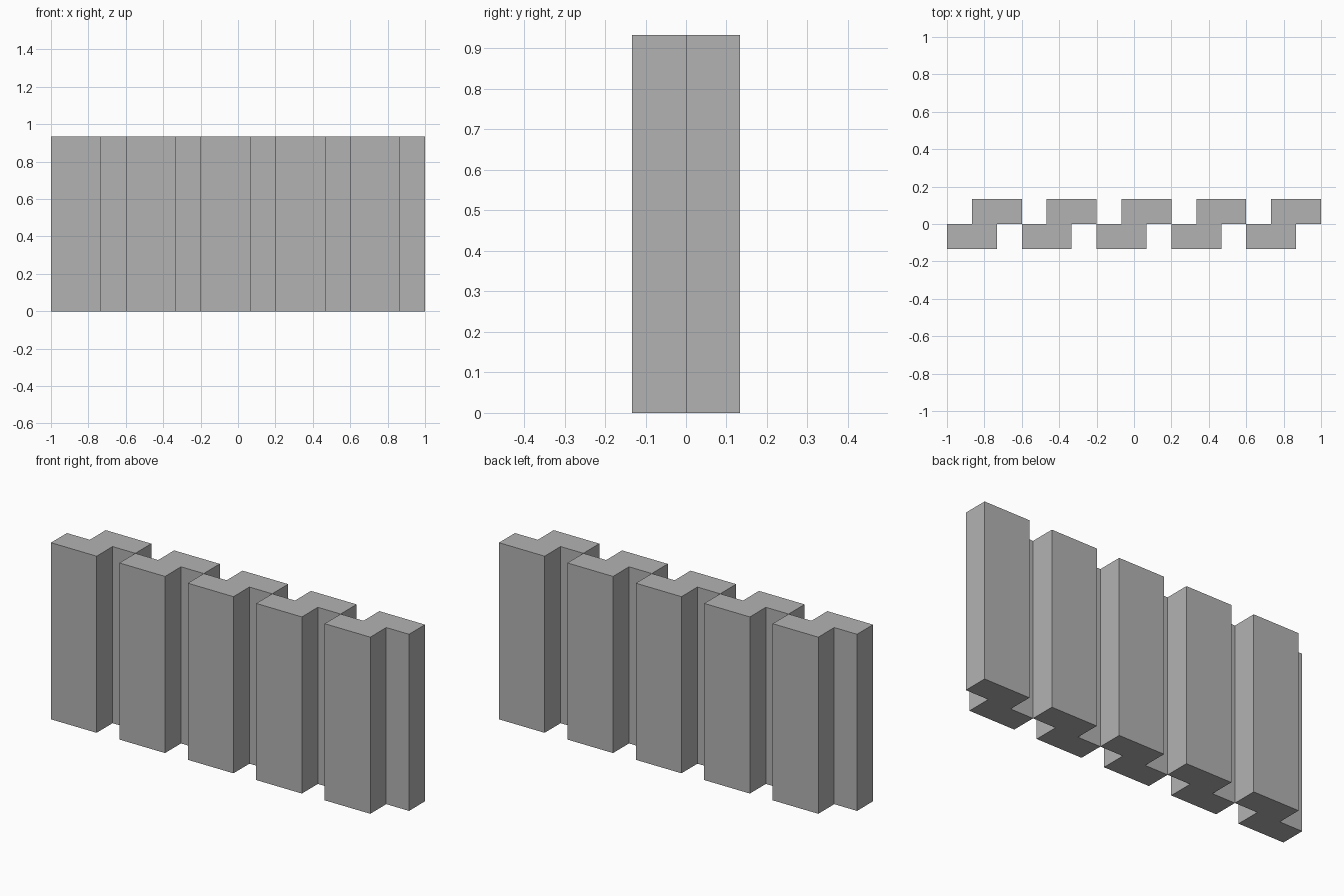
import bpy, bmesh

cube = bpy.data.objects.get("Cube")
if cube:
    bpy.data.objects.remove(cube, do_unlink=True)

# All sizes are multiples of one block unit
UNIT = 2 / 15
HEIGHT = 7 * UNIT
PITCH = 3 * UNIT
COUNT = 5

grey = bpy.data.materials.new("plain_grey")
grey.use_nodes = True
colour = (0.45, 0.45, 0.45, 1)
grey.diffuse_color = colour
grey.node_tree.nodes["Principled BSDF"].inputs["Base Color"].default_value = colour

# Stepped plan: a front block and a back block shifted by one unit
PLAN = [(0, -1), (2, -1), (2, 0), (3, 0), (3, 1), (1, 1), (1, 0), (0, 0)]


def stepped_panel(name, x_start):
    bm = bmesh.new()
    base = bm.faces.new([bm.verts.new((x * UNIT, y * UNIT, 0)) for x, y in PLAN])
    top = bmesh.ops.extrude_face_region(bm, geom=[base])["geom"]
    bmesh.ops.translate(bm, vec=(0, 0, HEIGHT),
                        verts=[v for v in top if isinstance(v, bmesh.types.BMVert)])
    bmesh.ops.recalc_face_normals(bm, faces=bm.faces)
    mesh = bpy.data.meshes.new(name)
    bm.to_mesh(mesh)
    bm.free()
    mesh.materials.append(grey)
    panel = bpy.data.objects.new(name, mesh)
    panel.location.x = x_start
    bpy.context.collection.objects.link(panel)


# Row of panels meeting at their corners
for i in range(COUNT):
    stepped_panel(f"stepped_panel_{i + 1}", -1 + i * PITCH)
